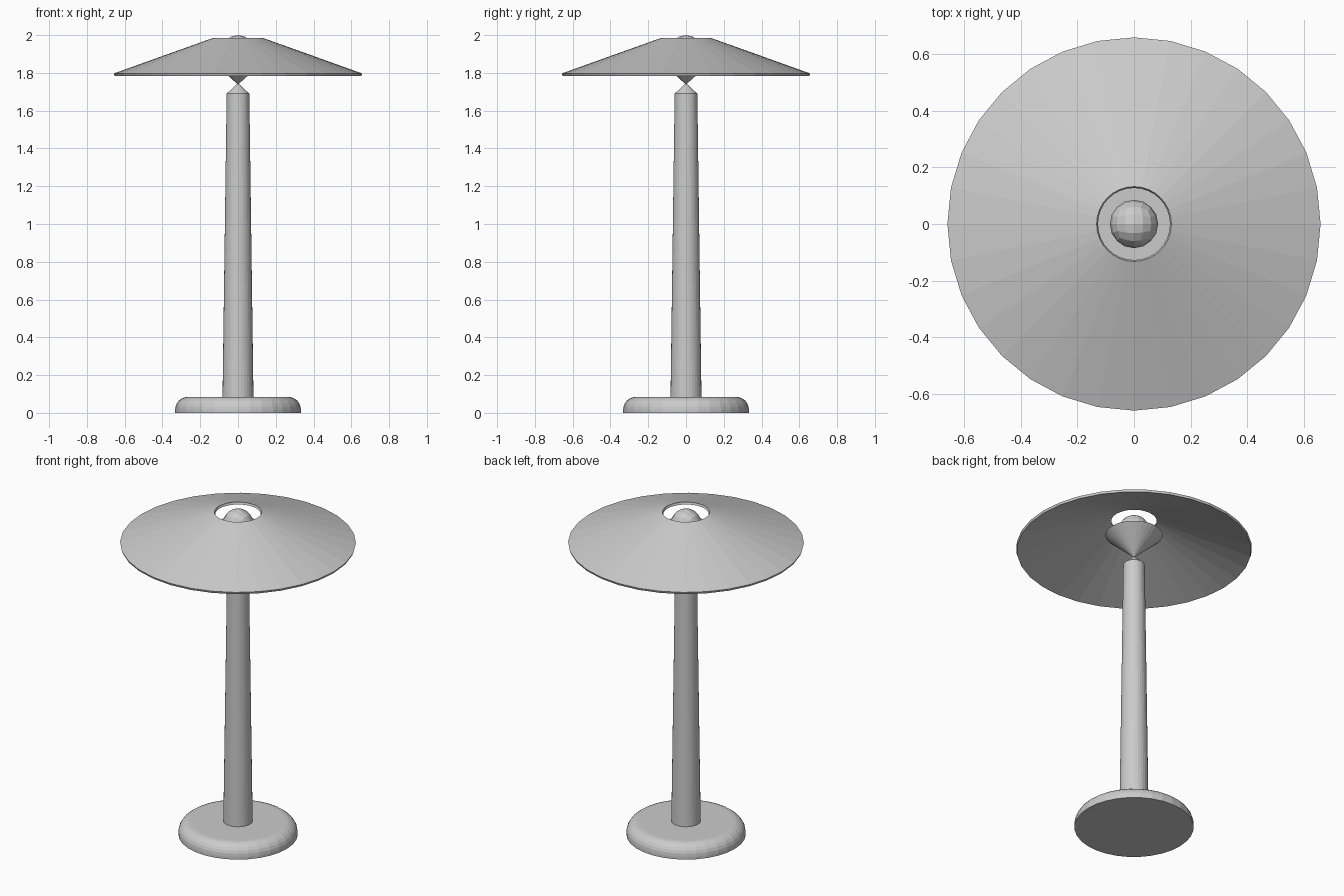
import bpy, bmesh, math
from mathutils import Vector

cube = bpy.data.objects.get("Cube")
if cube:
    bpy.data.objects.remove(cube, do_unlink=True)

SIDES = 32

# One plain grey for the whole lamp
grey = bpy.data.materials.new("plain_grey")
grey.use_nodes = True
colour = (0.6, 0.6, 0.6, 1.0)
grey.diffuse_color = colour
grey.node_tree.nodes["Principled BSDF"].inputs["Base Color"].default_value = colour


def finish(name, bm):
    """Turn a bmesh into a named, flat-shaded object."""
    bmesh.ops.recalc_face_normals(bm, faces=bm.faces[:])
    mesh = bpy.data.meshes.new(name)
    bm.to_mesh(mesh)
    bm.free()
    mesh.materials.append(grey)
    obj = bpy.data.objects.new(name, mesh)
    bpy.context.collection.objects.link(obj)
    return obj


def lathe(name, profile, closed=False):
    """Revolve (radius, height) points around the z axis."""
    bm = bmesh.new()
    verts = [bm.verts.new((r, 0, z)) for r, z in profile]
    edges = [bm.edges.new(pair) for pair in zip(verts, verts[1:])]
    if closed:
        edges.append(bm.edges.new((verts[-1], verts[0])))
    bmesh.ops.spin(bm, geom=verts + edges, cent=(0, 0, 0), axis=(0, 0, 1),
                   angle=math.tau, steps=SIDES)
    bmesh.ops.remove_doubles(bm, verts=bm.verts[:], dist=0.0005)
    return finish(name, bm)


# Round base with a soft upper edge
steps, edge = 6, 0.068
rounded = []
for i in range(steps + 1):
    a = math.pi / 2 * i / steps
    rounded.append((0.265 + edge * math.cos(a), 0.017 + edge * math.sin(a)))
lathe("base", [(0, 0), (0.333, 0)] + rounded + [(0, 0.085)])

# Tapered stem with a pointed top
lathe("stem", [(0, 0.08), (0.082, 0.08), (0.06, 1.69), (0, 1.746)])

# Cone balanced on the stem, holding the bulb
lathe("bulb_holder", [(0, 1.738), (0.16, 1.882), (0, 1.882)])

# Thin conical shade, open at the top and bottom
lathe("shade", [(0.132, 1.985), (0.658, 1.797),
                (0.653, 1.784), (0.127, 1.972)], closed=True)

# Bulb: a subdivided cube pushed out to a sphere
bm = bmesh.new()
bmesh.ops.create_cube(bm, size=2)
bmesh.ops.subdivide_edges(bm, edges=bm.edges[:], cuts=3, use_grid_fill=True)
for v in bm.verts:
    warped = Vector([math.tan(c * math.pi / 4) for c in v.co])
    v.co = warped.normalized() * 0.085 + Vector((0, 0, 1.915))
finish("bulb", bm)
